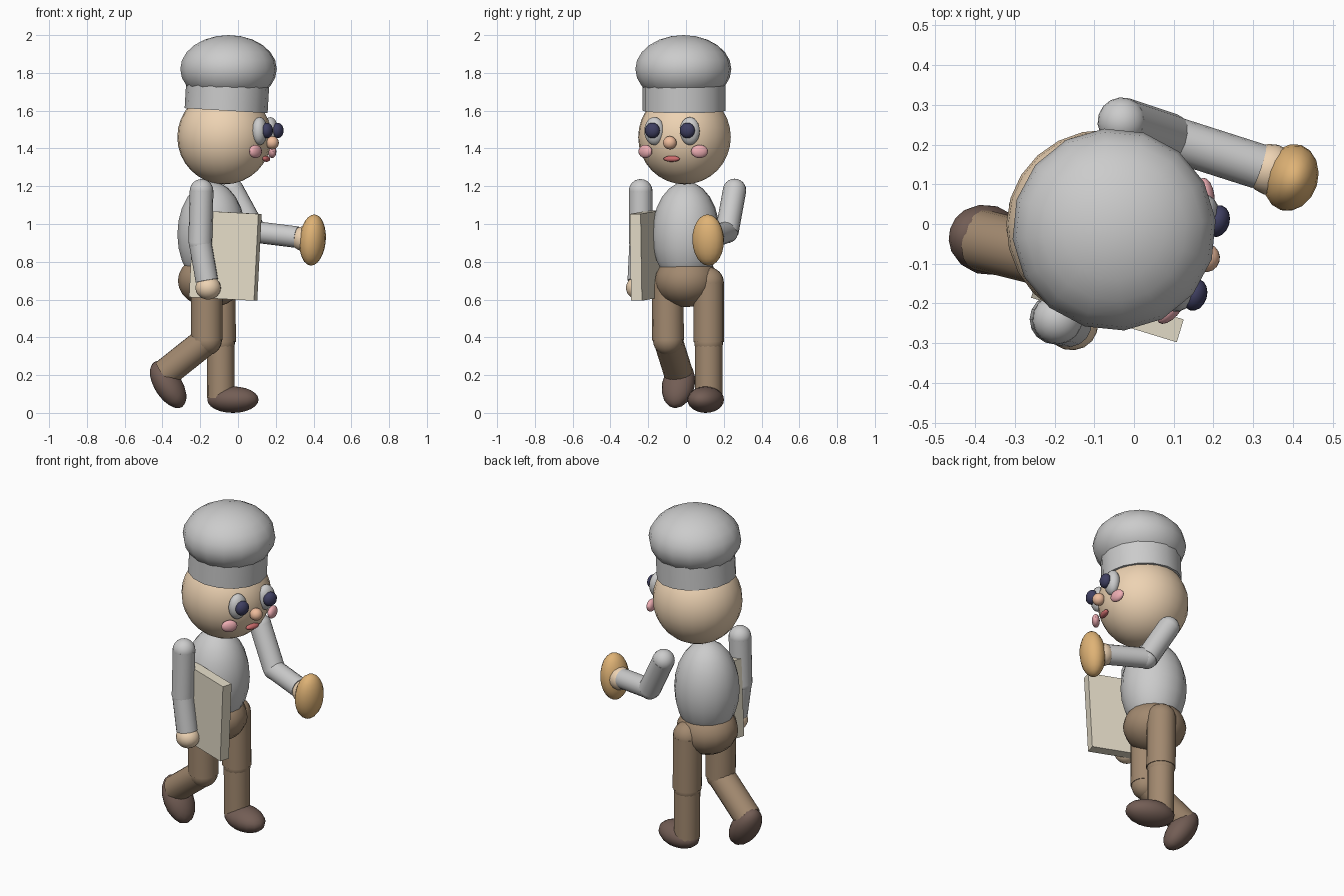
import bpy
from math import radians, cos, sin
from mathutils import Vector, Matrix

if "Cube" in bpy.data.objects:
    bpy.data.objects.remove(bpy.data.objects["Cube"])

YAW = radians(-17)                       # walking / facing direction
F = Vector((cos(YAW), sin(YAW), 0))
L = Vector((-sin(YAW), cos(YAW), 0))


def mat(name, rgb):
    m = bpy.data.materials.new(name)
    m.diffuse_color = (*rgb, 1)
    m.use_nodes = True
    m.node_tree.nodes["Principled BSDF"].inputs["Base Color"].default_value = m.diffuse_color
    return m


SKIN = mat("skin", (0.85, 0.65, 0.45))
TROUSER = mat("trouser_brown", (0.36, 0.25, 0.16))
SHOE = mat("shoe_brown", (0.17, 0.11, 0.09))
DARK = mat("dark", (0.05, 0.05, 0.12))
PINK = mat("pink", (0.85, 0.42, 0.45))
NOSE = mat("nose_orange", (0.85, 0.5, 0.33))
RED = mat("red", (0.6, 0.15, 0.15))
CRUST = mat("crust", (0.74, 0.45, 0.18))
CARD = mat("card", (0.78, 0.72, 0.58))


def finish(name, material, smooth=True):
    o = bpy.context.object
    o.name = name
    if material:
        o.data.materials.append(material)
    if smooth:
        bpy.ops.object.shade_smooth_by_angle(angle=radians(40))
    return o


def ball(name, loc, radii, material=None, pitch=0, yaw=YAW, seg=16, rings=12):
    if isinstance(radii, (int, float)):
        radii = (radii,) * 3
    bpy.ops.mesh.primitive_uv_sphere_add(segments=seg, ring_count=rings, radius=1,
                                         location=loc, rotation=(0, radians(pitch), yaw))
    o = bpy.context.object
    o.data.transform(Matrix.Diagonal((*radii, 1)))
    return finish(name, material)


def tube(name, a, b, r, material=None):
    a, b = Vector(a), Vector(b)
    bpy.ops.mesh.primitive_cylinder_add(vertices=16, radius=r, depth=(b - a).length,
                                        location=(a + b) / 2,
                                        rotation=(b - a).to_track_quat('Z', 'Y').to_euler())
    return finish(name, material)


def limb(name, top, mid, end, r1, r2, material=None):
    ball(name + "_top_joint", top, r1, material)
    tube(name + "_upper", top, mid, r1, material)
    ball(name + "_mid_joint", mid, (r1 + r2) / 2, material)
    tube(name + "_lower", mid, end, r2, material)


# torso and hips
ball("torso", (-0.14, 0, 0.945), (0.182, 0.18, 0.28))
ball("hips", (-0.145, 0.003, 0.70), (0.175, 0.167, 0.14), TROUSER)

# head and hat
HEAD = Vector((-0.072, -0.008, 1.46))
ball("head", HEAD, (0.25, 0.245, 0.25), SKIN, seg=24, rings=16)
tube("hat_band", (-0.063, -0.01, 1.60), (-0.055, -0.01, 1.735), 0.22)
ball("hat_puff", (-0.05, -0.014, 1.82), (0.257, 0.255, 0.18))


# face, placed by forward, sideways and height offsets from the head
def face(f, s, z):
    p = HEAD + F * f + L * s
    return (p.x, p.y, z)


for side, s in (("left", 1), ("right", -1)):
    ball(side + "_eye", face(0.225, 0.098 * s, 1.492), (0.04, 0.055, 0.074))
    ball(side + "_pupil", face(0.265, 0.097 * s, 1.495), (0.031, 0.041, 0.041), DARK)
    ball(side + "_cheek", face(0.218, 0.15 * s, 1.384), (0.022, 0.045, 0.035), PINK,
         yaw=YAW + s * radians(25))
ball("nose", face(0.265, 0, 1.43), (0.035, 0.036, 0.035), NOSE)
ball("mouth", face(0.232, 0, 1.345), (0.017, 0.045, 0.016), RED, pitch=20)

# legs: left one standing, right one pushing off behind
limb("left_leg", (-0.095, 0.12, 0.69), (-0.092, 0.12, 0.375), (-0.09, 0.12, 0.08),
     0.081, 0.073, TROUSER)
ball("left_shoe", (-0.027, 0.104, 0.07), (0.142, 0.092, 0.07), SHOE)
limb("right_leg", (-0.165, -0.098, 0.67), (-0.165, -0.095, 0.385), (-0.385, -0.04, 0.21),
     0.084, 0.077, TROUSER)
ball("right_shoe", (-0.37, -0.04, 0.15), (0.142, 0.088, 0.072), SHOE, pitch=57)

# right arm hanging by the flat board
limb("right_arm", (-0.193, -0.24, 1.175), (-0.2, -0.24, 0.90), (-0.165, -0.25, 0.70),
     0.063, 0.06)
ball("right_hand", (-0.158, -0.252, 0.662), (0.068, 0.066, 0.062), SKIN)
bpy.ops.mesh.primitive_cube_add(size=1, location=(-0.067, -0.213, 0.833),
                                rotation=(0, radians(3), YAW))
bpy.context.object.data.transform(Matrix.Diagonal((0.36, 0.06, 0.46, 1)))
finish("board", CARD, smooth=False)

# left arm reaching forward with a bun
limb("left_arm", (-0.03, 0.257, 1.178), (0.09, 0.217, 0.958), (0.315, 0.145, 0.93),
     0.062, 0.057)
ball("left_hand", (0.345, 0.137, 0.922), 0.065, SKIN)
ball("bun", (0.395, 0.117, 0.915), (0.068, 0.086, 0.136), CRUST, pitch=5)
